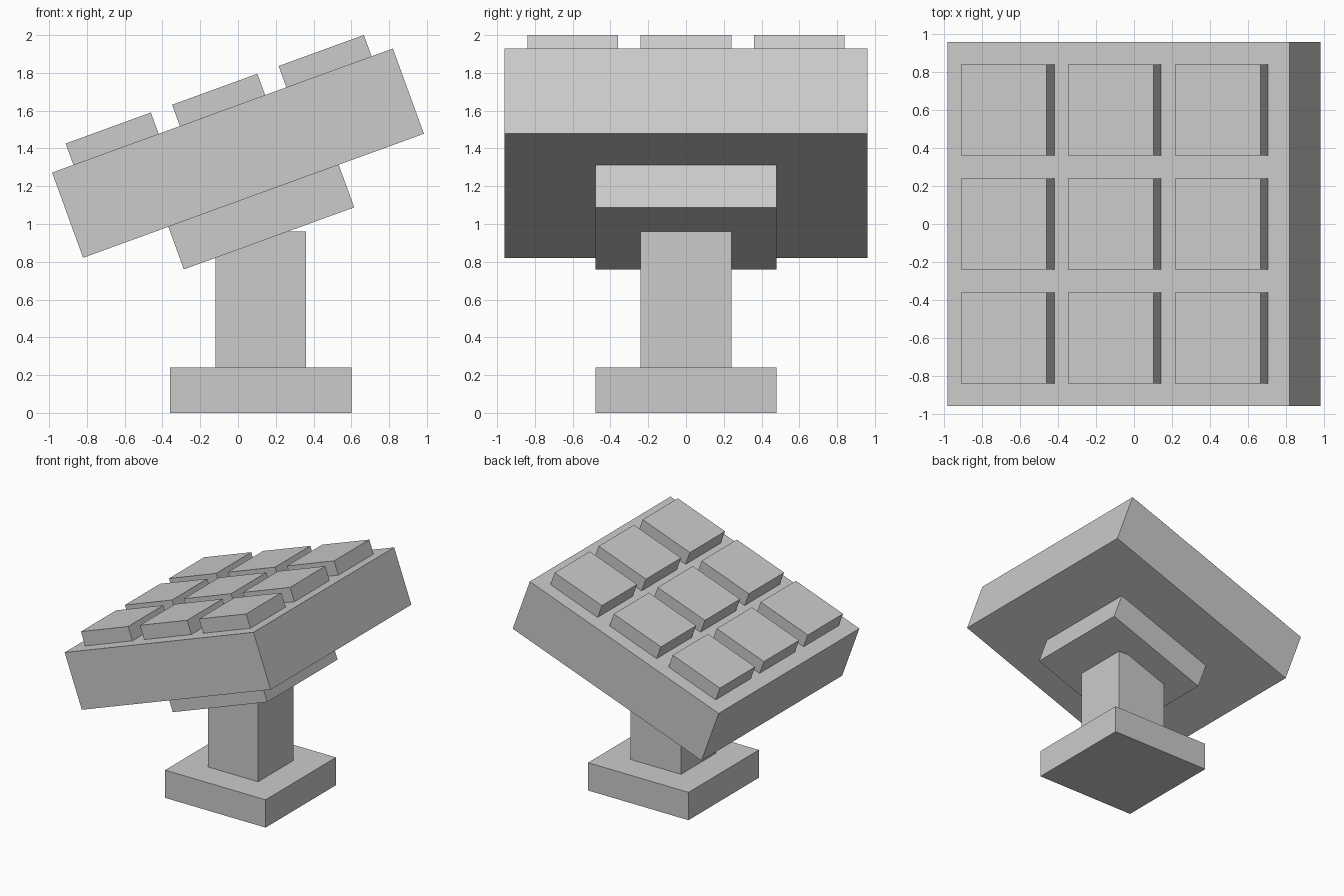
import bpy
from math import radians
from mathutils import Matrix

if "Cube" in bpy.data.objects:
    bpy.data.objects.remove(bpy.data.objects["Cube"])

# Tilted frame shared by the panel, its mount and the keys
TILT = Matrix.Translation((0, 0, 1.375)) @ Matrix.Rotation(radians(-20), 4, 'Y')


def box(name, center, size, frame=Matrix.Identity(4)):
    bpy.ops.mesh.primitive_cube_add(size=1)
    ob = bpy.context.object
    ob.name = name
    ob.data.transform(Matrix.Diagonal((*size, 1)))
    ob.matrix_world = frame @ Matrix.Translation(center)
    return ob


# Stand
box("base", (0.12, 0, 0.12), (0.96, 0.96, 0.24))
box("post", (0.12, 0, 0.60), (0.48, 0.48, 0.72))

# Tilted head
box("mount", (0, 0, -0.36), (0.96, 0.96, 0.24), TILT)
box("panel", (0, 0, 0), (1.92, 1.92, 0.48), TILT)

# 3 x 3 grid of raised keys
for row in range(3):
    for col in range(3):
        box(f"key_{row}_{col}", ((col - 1) * 0.6, (row - 1) * 0.6, 0.30),
            (0.48, 0.48, 0.12), TILT)
